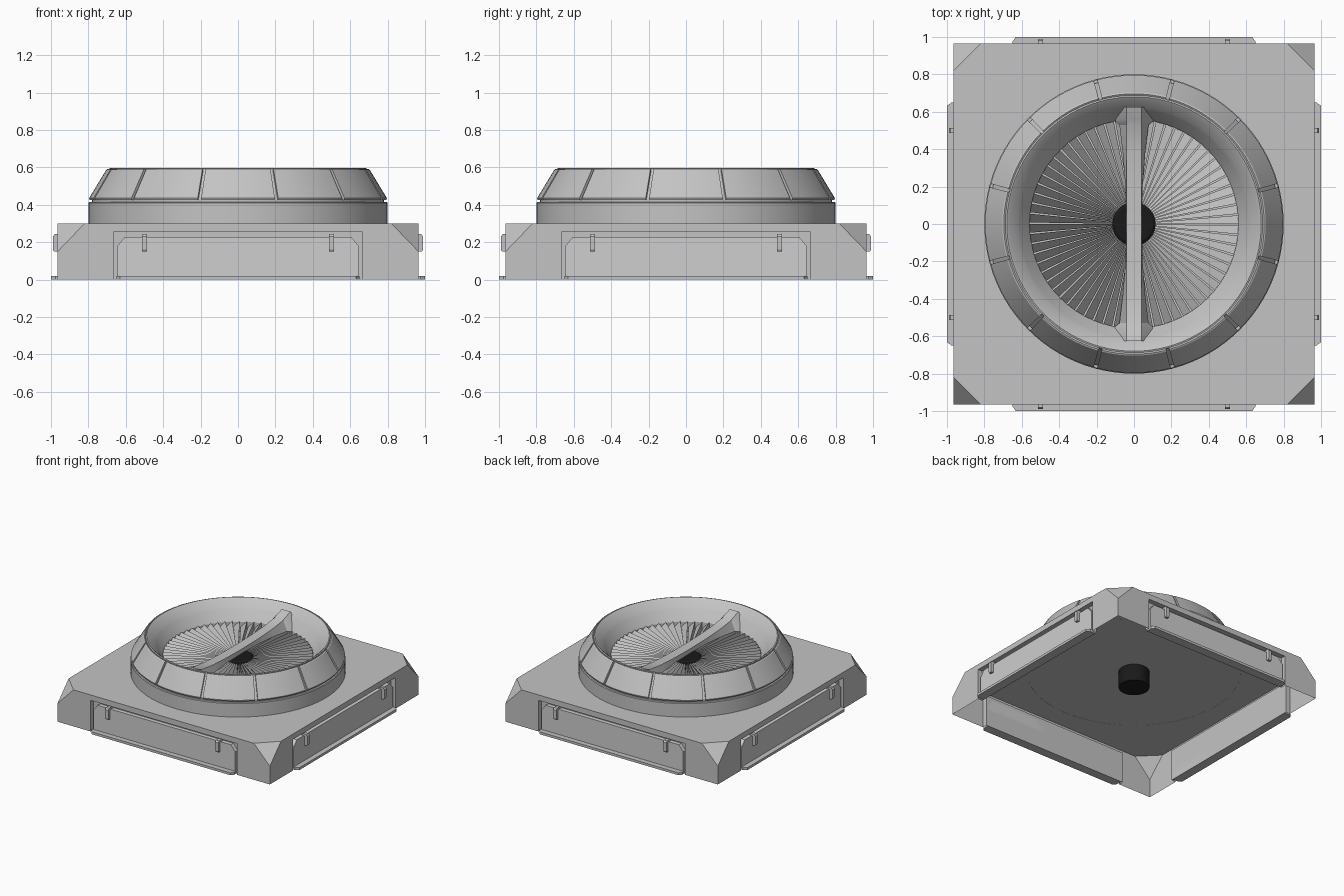
import bpy, bmesh, math
from mathutils import Matrix, Vector

old = bpy.data.objects.get("Cube")
if old:
    bpy.data.objects.remove(old, do_unlink=True)


def material(name, value):
    m = bpy.data.materials.new(name)
    m.use_nodes = True
    colour = (value, value, value, 1)
    m.diffuse_color = colour
    m.node_tree.nodes["Principled BSDF"].inputs["Base Color"].default_value = colour
    return m


GREY = material("body grey", 0.55)
LIGHT = material("panel light grey", 0.62)
BLACK = material("hub black", 0.01)


def finish(name, bm, mat, smooth=False, recalc=True):
    bmesh.ops.remove_doubles(bm, verts=bm.verts, dist=0.0001)
    if recalc:
        bmesh.ops.recalc_face_normals(bm, faces=bm.faces)
    mesh = bpy.data.meshes.new(name)
    bm.to_mesh(mesh)
    bm.free()
    mesh.materials.append(mat)
    ob = bpy.data.objects.new(name, mesh)
    bpy.context.collection.objects.link(ob)
    if smooth:
        bpy.ops.object.select_all(action='DESELECT')
        ob.select_set(True)
        bpy.context.view_layer.objects.active = ob
        bpy.ops.object.shade_smooth_by_angle(angle=math.radians(25))
    return ob


def face(bm, points):
    return bm.faces.new([bm.verts.new(p) for p in points])


def prism(bm, points, shift):
    """Extrude a flat outline into a closed solid; returns the moved end face."""
    shift = Vector(shift)
    near = [bm.verts.new(p) for p in points]
    far = [bm.verts.new(Vector(p) + shift) for p in points]
    bm.faces.new(near[::-1])
    end = bm.faces.new(far)
    for i in range(len(near)):
        j = (i + 1) % len(near)
        bm.faces.new((near[i], near[j], far[j], far[i]))
    return end


def lathe(bm, profile, start=0.0, sweep=math.tau, steps=96, closed=False):
    rings = []
    full = sweep >= math.tau
    for s in range(steps if full else steps + 1):
        a = start + sweep * s / steps
        rings.append([bm.verts.new((r * math.cos(a), r * math.sin(a), z)) for r, z in profile])
    n = len(profile)
    for s in range(steps):
        p, q = rings[s], rings[(s + 1) % len(rings)]
        for k in range(n if closed else n - 1):
            m = (k + 1) % n
            bm.faces.new((p[k], q[k], q[m], p[m]))
    if closed and not full:
        bm.faces.new(rings[0])
        bm.faces.new(rings[-1][::-1])


def four_sides(name, bm, mat):
    """Repeat the front part on the other three sides."""
    source = bm.copy()
    for i in range(1, 4):
        temp = source.copy()
        bmesh.ops.rotate(temp, verts=temp.verts, matrix=Matrix.Rotation(i * math.pi / 2, 3, 'Z'))
        mesh = bpy.data.meshes.new("temp")
        temp.to_mesh(mesh)
        temp.free()
        bm.from_mesh(mesh)
        bpy.data.meshes.remove(mesh)
    source.free()
    return finish(name, bm, mat)


# Square base: open-bottomed shell, one side with its recess, repeated round
W, T, CUT, RW, RH, RY = 0.965, 0.30, 0.82, 0.665, 0.255, -0.925
bm = bmesh.new()
half = [(RW, RH), (RW, 0), (W, 0), (W, 0.15), (CUT, T)]
outline = half + [(-x, z) for x, z in half[::-1]]
face(bm, [(x, -W, z) for x, z in outline])
face(bm, [(-RW, RY, 0), (RW, RY, 0), (RW, RY, RH), (-RW, RY, RH)])
face(bm, [(-RW, -W, RH), (-RW, RY, RH), (RW, RY, RH), (RW, -W, RH)])
for x in (-RW, RW):
    face(bm, [(x, -W, 0), (x, RY, 0), (x, RY, RH), (x, -W, RH)])
face(bm, [(CUT, -W, T), (W, -W, 0.15), (W, -CUT, T)])
face(bm, [(-CUT, -W, T), (CUT, -W, T), (W, -CUT, T), (0, 0, T), (-W, -CUT, T)])
four_sides("base_shell", bm, GREY)

# Side panels with chamfered top corners and a sunken face
bm = bmesh.new()
half = [(0.645, 0.015), (0.645, 0.18), (0.605, 0.228)]
outline = half + [(-x, z) for x, z in half[::-1]]
front = prism(bm, [(x, RY, z) for x, z in outline], (0, -0.033, 0))
bmesh.ops.inset_region(bm, faces=[front], thickness=0.014, depth=-0.006)
four_sides("side_panels", bm, LIGHT)

# Foot ledges below the panels
bm = bmesh.new()
half = [(0.65, RY), (0.65, -0.975), (0.632, -1.0)]
outline = half + [(-x, y) for x, y in half[::-1]]
prism(bm, [(x, y, 0) for x, y in outline], (0, 0, 0.02))
four_sides("foot_ledges", bm, GREY)

# Hook clips over the panel tops
bm = bmesh.new()
hook = [(RY, 0.225), (-0.966, 0.225), (-0.966, 0.15), (-0.984, 0.15), (-0.99, 0.16),
        (-0.99, 0.23), (-0.98, 0.243), (RY, 0.243)]
for x in (-0.5, 0.5):
    prism(bm, [(x - 0.014, y, z) for y, z in hook], (0.028, 0, 0))
four_sides("panel_clips", bm, GREY)

# Round housing: drum, groove, cone, lip, funnel and floor
bm = bmesh.new()
lathe(bm, [(0.8, 0.299), (0.8, 0.41), (0.795, 0.415), (0.78, 0.415), (0.78, 0.432),
           (0.688, 0.585), (0.688, 0.595), (0.68, 0.598), (0.668, 0.59), (0.62, 0.54),
           (0.612, 0.53), (0.558, 0.45), (0.558, 0.37), (0.05, 0.37)])
finish("round_housing", bm, GREY, smooth=True)

# Twelve raised cone plates
bm = bmesh.new()
gap = math.radians(0.7)
for i in range(12):
    lathe(bm, [(0.775, 0.425), (0.793, 0.425), (0.796, 0.436), (0.704, 0.588),
               (0.696, 0.592), (0.685, 0.585)],
          start=math.radians(15 + 30 * i) + gap, sweep=math.radians(30) - 2 * gap,
          steps=8, closed=True)
finish("cone_plates", bm, GREY, smooth=True)

# Fan: pitched blades, each a slope with a steep back
bm = bmesh.new()
BLADES = 64
step = math.tau / BLADES


def polar(r, a, z):
    return (r * math.cos(a), r * math.sin(a), z)


for i in range(BLADES):
    a, b = i * step, (i + 0.85) * step
    top = [(0.1, 0.425), (0.56, 0.455)]
    low = [(0.1, 0.405), (0.56, 0.41)]
    crest = [polar(r, a, z) for r, z in top]
    foot = [polar(r, b, z) for r, z in low]
    drop = [polar(r, a, z - 0.03) for r, z in low]
    face(bm, [crest[0], crest[1], foot[1], foot[0]])
    face(bm, [crest[1], crest[0], drop[0], drop[1]])
finish("fan_blades", bm, GREY, recalc=False)

# Hub through the floor
bm = bmesh.new()
lathe(bm, [(0, 0.163), (0.115, 0.163), (0.115, 0.425), (0.1, 0.435), (0, 0.435)], steps=32)
finish("fan_hub", bm, BLACK, smooth=True)

# Cross bar: narrow flat top, sides spreading toward flared ends
bm = bmesh.new()
# distance from centre, lower half width, top height, lower height
stations = [(0, 0.042, 0.50, 0.465), (0.2, 0.046, 0.503, 0.465), (0.38, 0.06, 0.512, 0.46),
            (0.53, 0.078, 0.53, 0.45), (0.56, 0.115, 0.545, 0.445), (0.625, 0.13, 0.565, 0.44)]
path = [(-d, w, t, l) for d, w, t, l in stations[:0:-1]] + stations
rows = []
for y, w, t, l in path:
    section = [(-w, l), (-0.04, t), (0.04, t), (w, l)]
    rows.append([bm.verts.new((x, y, z)) for x, z in section])
for p, q in zip(rows, rows[1:]):
    for k in range(4):
        m = (k + 1) % 4
        bm.faces.new((p[k], p[m], q[m], q[k]))
bm.faces.new(rows[0])
bm.faces.new(rows[-1][::-1])
finish("cross_bar", bm, GREY, smooth=True)
